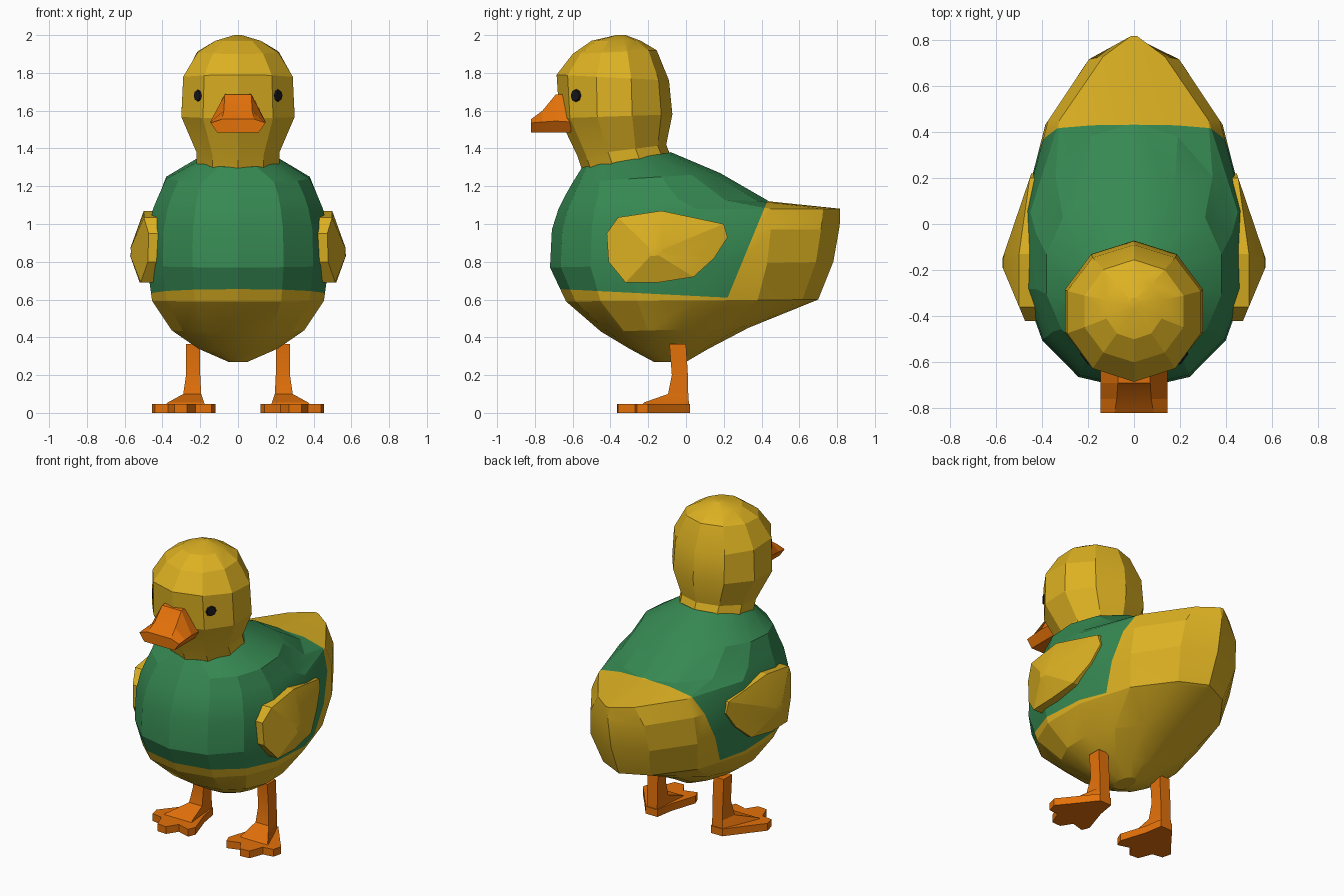
import bpy, bmesh, math
from mathutils import Vector
from mathutils.bvhtree import BVHTree

if "Cube" in bpy.data.objects:
    bpy.data.objects.remove(bpy.data.objects["Cube"])


def material(name, rgb):
    m = bpy.data.materials.new(name)
    m.diffuse_color = (*rgb, 1)
    m.use_nodes = True
    m.node_tree.nodes["Principled BSDF"].inputs["Base Color"].default_value = m.diffuse_color
    return m


YELLOW = material("yellow", (0.72, 0.44, 0.016))
GREEN = material("green", (0.037, 0.25, 0.085))
ORANGE = material("orange", (0.77, 0.165, 0.003))
BLACK = material("black", (0.008, 0.008, 0.012))


def finish(name, bm, *mats):
    bmesh.ops.recalc_face_normals(bm, faces=bm.faces)
    me = bpy.data.meshes.new(name)
    bm.to_mesh(me)
    bm.free()
    for m in mats:
        me.materials.append(m)
    ob = bpy.data.objects.new(name, me)
    bpy.context.collection.objects.link(ob)
    return ob


def skin(rings):
    """Closed surface through a list of rings of equal point count."""
    bm = bmesh.new()
    vs = [[bm.verts.new(p) for p in r] for r in rings]
    n = len(vs[0])
    for a, b in zip(vs, vs[1:]):
        for i in range(n):
            j = (i + 1) % n
            bm.faces.new((a[i], a[j], b[j], b[i]))
    bm.faces.new(vs[0])
    bm.faces.new(vs[-1])
    return bm


def egg_ring(n, zf, zb, yf, yb, w, yw, pf, pb):
    """Egg-shaped ring: front/back height, front/back y, half width at yw, fullness."""
    angs = [2 * math.pi * i / n for i in range(n)]
    ms = max(abs(math.sin(a)) for a in angs)
    pts = []
    for a in angs:
        s, c = math.sin(a) / ms, math.cos(a)
        x = w * math.copysign(abs(s) ** (pf if c > 0 else pb), s)
        y = yw + c * (yf - yw) if c > 0 else yw - c * (yb - yw)
        pts.append((x, y, zf + (zb - zf) * (y - yf) / (yb - yf)))
    return pts


# Body with tail; a green vest is cut in by two planes
body_rings = [
    (0.27, 0.27, -0.17, 0.00, 0.05, -0.10, 1, 1),
    (0.34, 0.34, -0.30, 0.12, 0.21, -0.12, 0.9, 1),
    (0.43, 0.45, -0.45, 0.33, 0.35, -0.13, 0.85, 1.05),
    (0.59, 0.60, -0.635, 0.70, 0.455, -0.15, 0.85, 1.2),
    (0.77, 0.80, -0.72, 0.78, 0.48, -0.15, 0.85, 1.0),
    (0.97, 0.97, -0.71, 0.81, 0.475, -0.15, 0.85, 1.1),
    (1.08, 1.08, -0.675, 0.825, 0.45, -0.17, 0.85, 1.5),
    (1.15, 1.12, -0.64, 0.44, 0.425, -0.18, 0.85, 1.0),
    (1.22, 1.27, -0.60, 0.18, 0.38, -0.22, 0.85, 0.95),
    (1.30, 1.38, -0.55, -0.08, 0.215, -0.32, 1, 1),
]
bm = skin([egg_ring(14, *r) for r in body_rings])
# blunt tail tip
bmesh.ops.bisect_plane(bm, geom=bm.verts[:] + bm.edges[:] + bm.faces[:],
                       plane_co=(0, 0.815, 0), plane_no=(0, 1, 0), clear_outer=True)
bmesh.ops.holes_fill(bm, edges=[e for e in bm.edges if e.is_boundary])
hem = (Vector((0, -0.66, 0.655)), Vector((0, 0.045, 0.88)).normalized())
rear = (Vector((0, 0.22, 0.61)), Vector((0, -0.51, 0.21)).normalized())
for co, no in (hem, rear):
    bmesh.ops.bisect_plane(bm, geom=bm.verts[:] + bm.edges[:] + bm.faces[:],
                           plane_co=co, plane_no=no, dist=1e-4)
for f in bm.faces:
    c = f.calc_center_median()
    f.material_index = int(all((c - co).dot(no) > 0 for co, no in (hem, rear)))
finish("body", bm, YELLOW, GREEN)

# Head and neck
head_rings = [
    (1.24, 1.32, -0.53, -0.10, 0.20, -0.32, 1, 1),
    (1.30, 1.37, -0.555, -0.085, 0.22, -0.32, 1, 1),
    (1.36, 1.42, -0.575, -0.105, 0.22, -0.34, 1, 1),
    (1.56, 1.58, -0.67, -0.072, 0.30, -0.38, 1, 1),
    (1.79, 1.76, -0.685, -0.09, 0.29, -0.38, 1, 1),
    (1.90, 1.92, -0.60, -0.155, 0.215, -0.38, 1, 1),
    (1.97, 1.97, -0.50, -0.24, 0.12, -0.37, 1, 1),
    (2.00, 2.00, -0.37, -0.32, 0.02, -0.345, 1, 1),
]
head = finish("head", skin([egg_ring(10, *r) for r in head_rings]), YELLOW)

# Beak: sections of (y, top z, top half width, side z, bottom z)
beak = []
for y, zt, wt, zm, zb in [(-0.61, 1.69, 0.07, 1.54, 1.485),
                          (-0.69, 1.685, 0.07, 1.545, 1.485),
                          (-0.76, 1.60, 0.075, 1.54, 1.485),
                          (-0.82, 1.555, 0.085, 1.535, 1.485)]:
    half = [(wt, zt), (0.145, zm), (0.11, zb)]
    beak.append([(x, y, z) for x, z in half] + [(-x, y, z) for x, z in half[::-1]])
finish("beak", skin(beak), ORANGE)

tree = BVHTree.FromPolygons([v.co for v in head.data.vertices],
                            [p.vertices[:] for p in head.data.polygons])

# Side-view (y, z) wing outline and top-view (x, y) foot outline
wing_yz = [(-0.42, 0.95), (-0.36, 1.035), (-0.13, 1.07), (0.20, 1.00), (0.22, 0.93),
           (0.15, 0.82), (0.04, 0.72), (-0.15, 0.69), (-0.32, 0.69), (-0.41, 0.80)]
foot_xy = [(0.195, 0.02), (0.28, 0.02), (0.39, -0.12), (0.455, -0.20), (0.44, -0.26),
           (0.37, -0.27), (0.335, -0.36), (0.27, -0.365), (0.225, -0.295),
           (0.14, -0.32), (0.12, -0.27), (0.175, -0.10)]


def wing_x(y, z):
    dy = y + 0.17
    return 0.578 - max(0.42 * -dy, 0.34 * dy, 0.36 * abs(z - 0.85))


for side, s in (("right", 1), ("left", -1)):
    # Eye: thin disc laid on the head
    loc, nor, _, _ = tree.find_nearest(Vector((s * 0.215, -0.585, 1.68)))
    bm = bmesh.new()
    bmesh.ops.create_cone(bm, cap_ends=True, segments=8, radius1=0.034, radius2=0.029, depth=0.009)
    bm.transform(nor.to_track_quat('Z', 'Y').to_matrix().to_4x4())
    bmesh.ops.translate(bm, verts=bm.verts, vec=loc + nor * 0.003)
    finish(side + "_eye", bm, BLACK)

    # Wing: raised plate with a peaked outer face
    rings = [[(s * 0.36, y, z) for y, z in wing_yz],
             [(s * wing_x(y, z), y, z) for y, z in wing_yz]]
    small = [(-0.17 + (y + 0.17) * 0.12, 0.85 + (z - 0.85) * 0.12) for y, z in wing_yz]
    rings.append([(s * wing_x(y, z), y, z) for y, z in small])
    finish(side + "_wing", skin(rings), YELLOW)

    # Webbed foot
    finish(side + "_foot", skin([[(s * x, y, z) for x, y in foot_xy] for z in (0.0, 0.048)]), ORANGE)

    # Leg fanning out onto the foot: z, front x range, front y, back x range, back y
    leg = []
    for z, x0, x1, y0, x2, x3, y1 in [(0.03, 0.17, 0.40, -0.25, 0.2, 0.275, 0.015),
                                      (0.056, 0.18, 0.37, -0.22, 0.2, 0.275, 0.015),
                                      (0.10, 0.195, 0.29, -0.095, 0.2, 0.275, 0.012),
                                      (0.20, 0.2, 0.275, -0.075, 0.2, 0.275, 0.01),
                                      (0.365, 0.2, 0.275, -0.088, 0.2, 0.275, 0.0)]:
        leg.append([(s * x, y, z) for x, y in ((x0, y0), (x1, y0), (x3, y1), (x2, y1))])
    finish(side + "_leg", skin(leg), ORANGE)

# Soften only the shallow facet edges
for ob in bpy.data.objects:
    ob.select_set(True)
bpy.context.view_layer.objects.active = head
bpy.ops.object.shade_smooth_by_angle(angle=math.radians(18))
